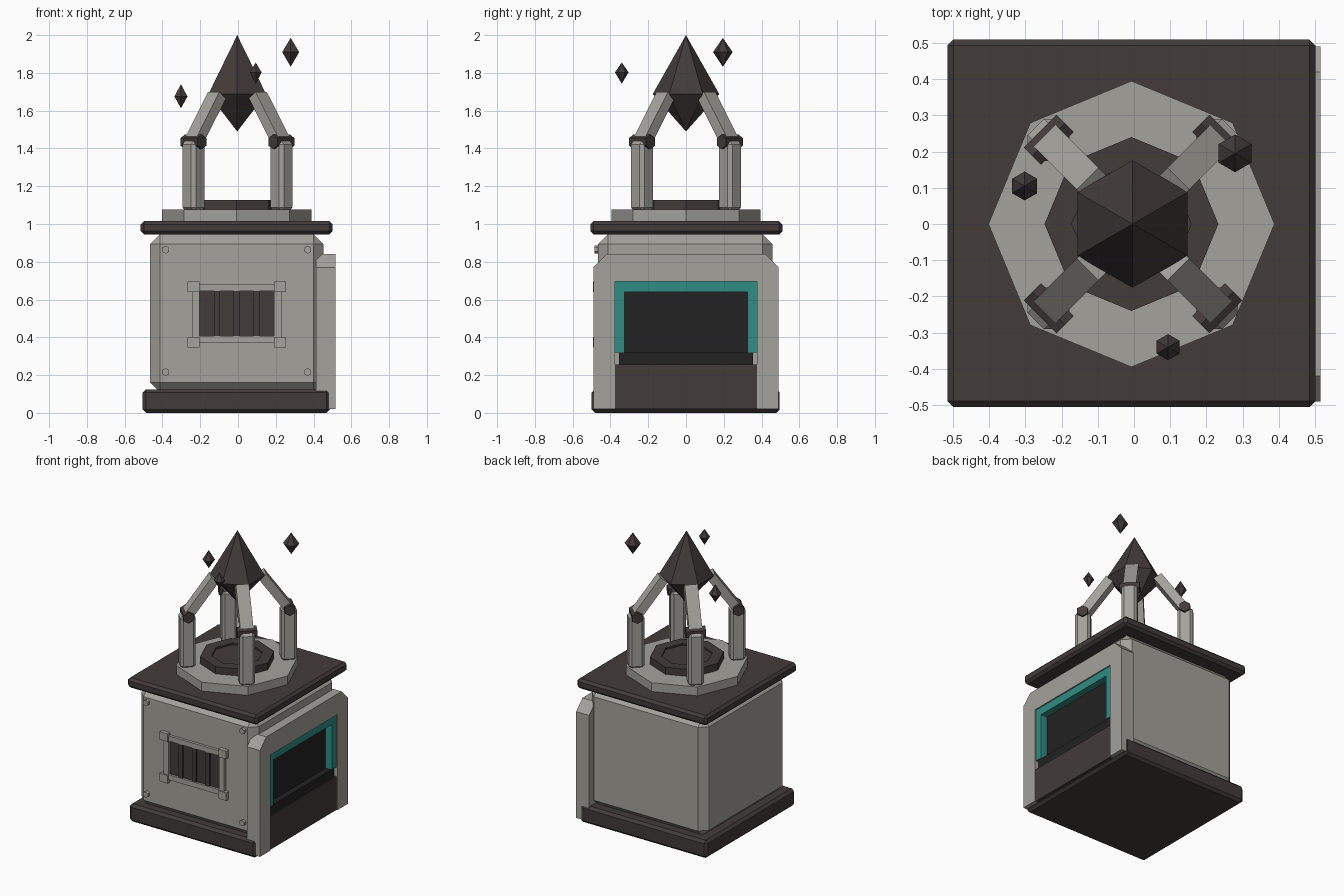
import bpy, bmesh, math
from mathutils import Matrix, Vector

if "Cube" in bpy.data.objects:
    bpy.data.objects.remove(bpy.data.objects["Cube"], do_unlink=True)


def material(name, r, g, b):
    m = bpy.data.materials.new(name)
    m.use_nodes = True
    m.diffuse_color = (r, g, b, 1)
    m.node_tree.nodes["Principled BSDF"].inputs["Base Color"].default_value = (r, g, b, 1)
    return m


STONE = material("warm grey stone", 0.37, 0.36, 0.325)
DARK = material("dark brown metal", 0.055, 0.043, 0.042)
BLACK = material("black panel", 0.016, 0.016, 0.016)
TEAL = material("teal trim", 0.028, 0.27, 0.23)
CX = -0.007  # the body sits slightly off centre because of the side frame


def finish(name, bm, mat, matrix=None, bevel=0):
    if matrix:
        bm.transform(matrix)
    bmesh.ops.recalc_face_normals(bm, faces=bm.faces)
    mesh = bpy.data.meshes.new(name)
    bm.to_mesh(mesh)
    bm.free()
    mesh.materials.append(mat)
    ob = bpy.data.objects.new(name, mesh)
    bpy.context.collection.objects.link(ob)
    if bevel:
        mod = ob.modifiers.new("chamfer", 'BEVEL')
        mod.width = bevel
        mod.segments = 1
    return ob


def box(name, mat, x, y, z, bevel=0, matrix=None):
    """Box given by its (low, high) range on each axis."""
    bm = bmesh.new()
    bmesh.ops.create_cube(bm, size=1)
    lo, hi = (Vector(v) for v in zip(x, y, z))
    size, mid = hi - lo, (lo + hi) / 2
    bm.transform(Matrix.Translation(mid) @ Matrix.Diagonal((*size, 1)))
    return finish(name, bm, mat, matrix, bevel)


def prism(name, mat, sides, radius, depth, matrix):
    bm = bmesh.new()
    bmesh.ops.create_cone(bm, cap_ends=True, segments=sides, radius1=radius,
                          radius2=radius, depth=depth)
    return finish(name, bm, mat, matrix)


def side_profile(name, mat, points, x0, x1):
    """Extrude a y-z outline along x."""
    bm = bmesh.new()
    face = bm.faces.new([bm.verts.new((x0, y, z)) for y, z in points])
    ext = bmesh.ops.extrude_face_region(bm, geom=[face])
    bmesh.ops.translate(bm, vec=(x1 - x0, 0, 0),
                        verts=[v for v in ext["geom"] if isinstance(v, bmesh.types.BMVert)])
    return finish(name, bm, mat)


def lathe(name, mat, sides, profile, centre, turn=0):
    """Flat-sided turned shape from a closed (radius, z) profile; radius 0 is a point."""
    bm = bmesh.new()
    rings = []
    for r, z in profile:
        if r == 0:
            rings.append([bm.verts.new((0, 0, z))] * sides)
        else:
            angles = [turn + math.tau * i / sides for i in range(sides)]
            rings.append([bm.verts.new((r * math.cos(a), r * math.sin(a), z)) for a in angles])
    for a, b in zip(rings, rings[1:]):
        for i in range(sides):
            j = (i + 1) % sides
            bm.faces.new(list(dict.fromkeys((a[i], a[j], b[j], b[i]))))
    for ring in (rings[0], rings[-1]):
        if len(set(ring)) > 1:
            bm.faces.new(ring)
    return finish(name, bm, mat, Matrix.Translation((*centre, 0)))


# Main block with base and roof slab
box("base", DARK, (-0.505, 0.487), (-0.5, 0.496), (0, 0.125), 0.018)
box("body", STONE, (-0.465, 0.452), (-0.465, 0.457), (0.11, 0.945), 0.052)
box("roof_slab", DARK, (-0.515, 0.501), (-0.506, 0.51), (0.945, 1.015), 0.017)

# Side doorway: stone surround, teal trim, dark screen, ledge and kick panel
half = [(0.375, 0.02), (0.49, 0.02), (0.49, 0.77), (0.42, 0.84)]
inner = [(-0.375, 0.695), (0.375, 0.695)]
mirror = [(-y, z) for y, z in reversed(half)]
side_profile("doorway_surround", STONE, half + mirror + inner, 0.413, 0.515)
trim = [(0.325, 0.32), (0.375, 0.32), (0.375, 0.695)]
trim_mirror = [(-y, z) for y, z in reversed(trim)]
side_profile("doorway_trim", TEAL, trim + trim_mirror + [(-0.325, 0.64), (0.325, 0.64)],
             0.44, 0.506)
box("doorway_screen", BLACK, (0.43, 0.457), (-0.33, 0.33), (0.3, 0.65))
box("doorway_ledge", BLACK, (0.43, 0.5), (-0.355, 0.355), (0.25, 0.32))
box("kick_panel", DARK, (0.43, 0.508), (-0.375, 0.375), (0.02, 0.255))

# Front vent
box("vent_back", DARK, (-0.205, 0.195), (-0.47, -0.467), (0.405, 0.645))
for i in (-1, 0, 1):
    x = CX + i * 0.104
    box("vent_slat", DARK, (x - 0.016, x + 0.016), (-0.482, -0.465), (0.405, 0.645))
for s in (-1, 1):
    x, z = CX + s * 0.217, 0.525 + s * 0.137
    box("vent_side_bar", STONE, (x - 0.02, x + 0.02), (-0.485, -0.46), (0.37, 0.68))
    box("vent_cross_bar", STONE, (CX - 0.235, CX + 0.235), (-0.485, -0.46), (z - 0.018, z + 0.018))
    for t in (-1, 1):
        cx, cz = CX + s * 0.229, 0.521 + t * 0.147
        box("vent_corner", STONE, (cx - 0.031, cx + 0.031), (-0.493, -0.46),
            (cz - 0.028, cz + 0.028))
        # Panel bolts
        place = Matrix.Translation((CX + s * 0.376, -0.472, 0.54 + t * 0.324))
        prism("panel_bolt", STONE, 6, 0.021, 0.026, place @ Matrix.Rotation(math.pi / 2, 4, 'X'))

# Octagonal plinth and shallow dish
lathe("plinth", STONE, 8, [(0.395, 1.01), (0.395, 1.077)], (CX, 0))
lathe("dish", DARK, 8, [(0.24, 1.07), (0.24, 1.127), (0.165, 1.127), (0.165, 1.115)], (CX, 0))

# Four posts with hinged arms, local x pointing outwards
foot, top = Vector((0.325, 0, 1.44)), Vector((0.153, 0, 1.682))
lean = math.atan2(top.x - foot.x, top.z - foot.z)
length = (top - foot).length
for i in range(4):
    spin = Matrix.Translation((CX + 0.004, 0, 0)) @ Matrix.Rotation(math.radians(45 + 90 * i), 4, 'Z')
    box("post", STONE, (0.279, 0.379), (-0.05, 0.05), (1.07, 1.44), 0.018, spin)
    hinge = Matrix.Translation((0.329, 0, 1.435)) @ Matrix.Rotation(math.pi / 2, 4, 'X')
    prism("hinge_pin", DARK, 6, 0.039, 0.128, spin @ hinge)
    tilt = Matrix.Translation(foot) @ Matrix.Rotation(lean, 4, 'Y')
    box("arm", STONE, (-0.03, 0.03), (-0.0425, 0.0425), (0, length), 0, spin @ tilt)

# Large crystal and three floating shards: centre, radius, bottom, middle, top
crystals = [
    ("main_crystal", (CX + 0.003, 0), 0.176, 1.49, 1.688, 2.0),
    ("shard_right", (0.279, 0.195), 0.052, 1.833, 1.91, 1.985),
    ("shard_front", (0.094, -0.34), 0.036, 1.743, 1.803, 1.855),
    ("shard_left", (-0.302, 0.105), 0.04, 1.613, 1.675, 1.74),
]
for name, centre, r, low, mid, high in crystals:
    lathe(name, DARK, 6, [(0, low), (r, mid), (0, high)], centre, math.pi / 6)
